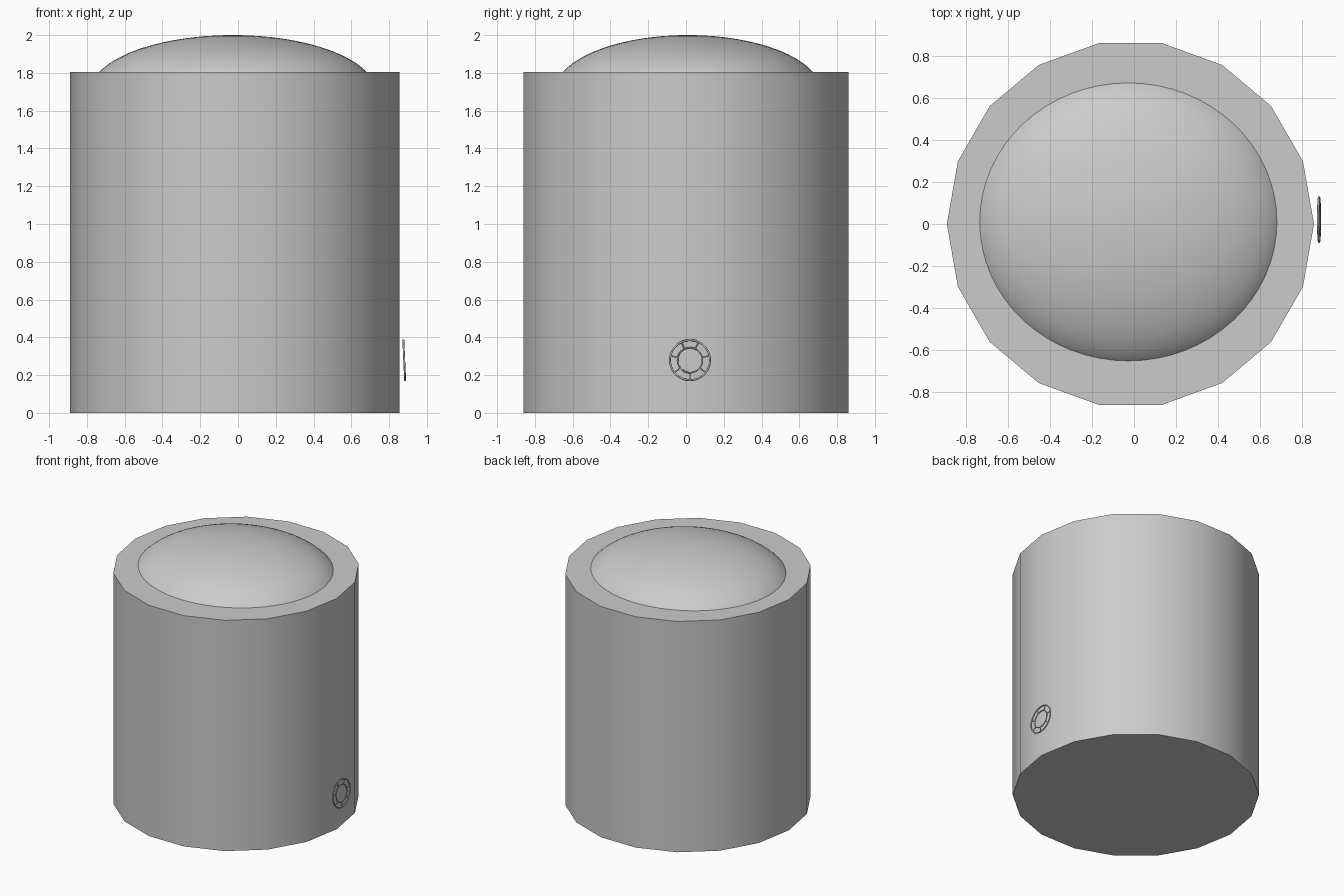
import bpy, bmesh, math
from mathutils import Matrix, Vector

if "Cube" in bpy.data.objects:
    bpy.data.objects.remove(bpy.data.objects["Cube"])

CX = -0.017


def finish(bm, name, angle=35):
    mesh = bpy.data.meshes.new(name)
    bmesh.ops.recalc_face_normals(bm, faces=bm.faces[:])
    bm.to_mesh(mesh)
    bm.free()
    ob = bpy.data.objects.new(name, mesh)
    bpy.context.collection.objects.link(ob)
    bpy.ops.object.select_all(action='DESELECT')
    ob.select_set(True)
    bpy.context.view_layer.objects.active = ob
    bpy.ops.object.shade_smooth_by_angle(angle=math.radians(angle))
    return ob


# Tank body: 18-sided drum with one corner facing +x
bm = bmesh.new()
R, H, N = 0.873, 1.805, 18
ring = [bm.verts.new((CX + R * math.cos(i * math.tau / N),
                      R * math.sin(i * math.tau / N), 0)) for i in range(N)]
base = bm.faces.new(ring)
top = bmesh.ops.extrude_face_region(bm, geom=[base], use_keep_orig=True)
bmesh.ops.translate(bm, vec=(0, 0, H),
                    verts=[g for g in top["geom"] if isinstance(g, bmesh.types.BMVert)])
finish(bm, "tank_body")

# Domed lid: flattened ellipsoid trimmed at the drum top
bm = bmesh.new()
bmesh.ops.create_uvsphere(bm, u_segments=64, v_segments=48, radius=1)
bmesh.ops.transform(bm, verts=bm.verts[:],
                    matrix=Matrix.Translation((-0.027, 0.01, 1.70))
                    @ Matrix.Diagonal((0.755, 0.706, 0.30, 1)))
bmesh.ops.bisect_plane(bm, geom=bm.verts[:] + bm.edges[:] + bm.faces[:],
                       plane_co=(0, 0, H), plane_no=(0, 0, 1), clear_inner=True)
finish(bm, "domed_lid")

# Valve wheel: slightly tilted, facing +x
place = Matrix.Translation((0.880, 0.021, 0.279)) @ Matrix.Rotation(-0.045, 4, 'Y')


def wheel_ring(name, radius, tube, seg=48, sides=8):
    bm = bmesh.new()
    rows = []
    for i in range(seg):
        a = i * math.tau / seg
        row = []
        for j in range(sides):
            b = j * math.tau / sides
            r = radius + tube * math.cos(b)
            row.append(bm.verts.new((tube * math.sin(b), r * math.cos(a), r * math.sin(a))))
        rows.append(row)
    for i in range(seg):
        p, q = rows[i], rows[(i + 1) % seg]
        for j in range(sides):
            k = (j + 1) % sides
            bm.faces.new((p[j], q[j], q[k], p[k]))
    finish(bm, name, 60).matrix_world = place


wheel_ring("valve_rim", 0.106, 0.005)
wheel_ring("valve_hub_ring", 0.066, 0.004)

# Seven spokes between hub ring and rim
bm = bmesh.new()
for i in range(7):
    a = -math.pi / 2 + i * math.tau / 7
    m = (Matrix.Rotation(a, 4, 'X') @ Matrix.Translation((0, 0.086, 0))
         @ Matrix.Rotation(math.pi / 2, 4, 'X'))
    bmesh.ops.create_cone(bm, cap_ends=True, segments=8, radius1=0.0035,
                          radius2=0.0035, depth=0.04, matrix=m)
finish(bm, "valve_spokes", 60).matrix_world = place
